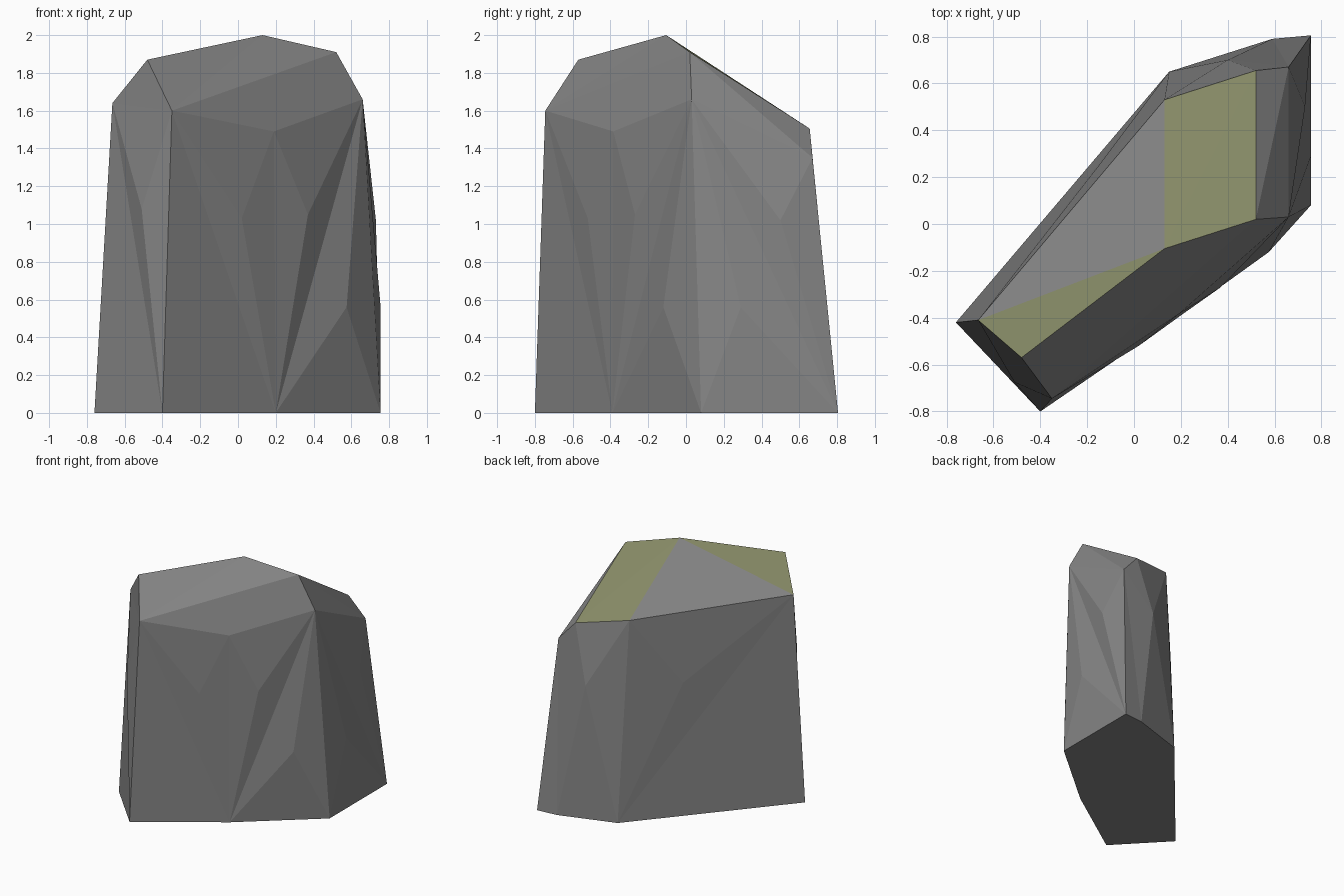
import bpy
import bmesh

if "Cube" in bpy.data.objects:
    bpy.data.objects.remove(bpy.data.objects["Cube"])


def material(name, rgb):
    m = bpy.data.materials.new(name)
    m.diffuse_color = (*rgb, 1.0)
    m.use_nodes = True
    m.node_tree.nodes["Principled BSDF"].inputs["Base Color"].default_value = m.diffuse_color
    return m


stone = material("grey stone", (0.235, 0.235, 0.235))
moss = material("olive moss", (0.235, 0.25, 0.13))

# Outlines of the boulder: footprint, shoulder and sloping crown
base = [(-0.76, -0.42), (-0.40, -0.80), (0.20, -0.39), (0.755, 0.08),
        (0.755, 0.805), (0.59, 0.79), (0.15, 0.65)]
shoulder = [(-0.665, -0.41, 1.64), (-0.35, -0.745, 1.60), (0.19, -0.385, 1.49),
            (0.66, 0.03, 1.66), (0.66, 0.67, 1.35), (0.13, 0.53, 1.58)]
crown = [(-0.48, -0.57, 1.87), (0.13, -0.105, 2.0),
         (0.52, 0.02, 1.91), (0.52, 0.655, 1.505)]

bm = bmesh.new()
b = [bm.verts.new((x, y, 0)) for x, y in base]
s = [bm.verts.new(p) for p in shoulder]
c = [bm.verts.new(p) for p in crown]


def facet(*verts, mossy=False):
    f = bm.faces.new(verts)
    f.material_index = int(mossy)


def chipped(point, *verts):
    """Wall facet split into a fan around a chip point."""
    tip = bm.verts.new(point)
    for v, w in zip(verts, verts[1:] + verts[:1]):
        facet(v, w, tip)


# Underside
facet(*reversed(b))

# Left end
facet(s[0], b[0], b[1])
chipped((-0.51, -0.675, 1.08), s[0], b[1], s[1])

# Front wall
facet(s[1], b[1], b[2])
chipped((0.02, -0.52, 1.03), s[1], b[2], s[2])
chipped((0.37, -0.27, 1.05), s[2], b[2], s[3])
chipped((0.575, -0.12, 0.56), s[3], b[2], b[3])

# Right wall
chipped((0.755, 0.29, 0.56), s[3], b[3], b[4])
chipped((0.73, 0.50, 1.02), s[3], b[4], s[4])

# Back walls
facet(s[4], b[4], b[5])
chipped((0.40, 0.70, 1.05), s[4], b[5], b[6], s[5], c[3])
chipped((-0.15, 0.25, 1.05), s[5], b[6], s[0])
facet(s[0], b[6], b[0])

# Bevel between shoulder and crown
facet(s[0], s[1], c[0])
facet(c[0], s[1], c[1])
facet(c[1], s[1], c[2])
facet(s[1], s[3], c[2])
facet(s[1], s[2], s[3])
facet(c[2], s[3], s[4])
facet(c[2], s[4], c[3])

# Crown, with mossy patches either side of bare stone
facet(s[0], c[0], c[1], mossy=True)
facet(s[0], c[1], s[5])
facet(c[1], c[2], c[3], mossy=True)
facet(c[1], c[3], s[5], mossy=True)

bmesh.ops.recalc_face_normals(bm, faces=bm.faces[:])
mesh = bpy.data.meshes.new("boulder")
bm.to_mesh(mesh)
bm.free()
mesh.materials.append(stone)
mesh.materials.append(moss)
boulder = bpy.data.objects.new("boulder", mesh)
bpy.context.collection.objects.link(boulder)
